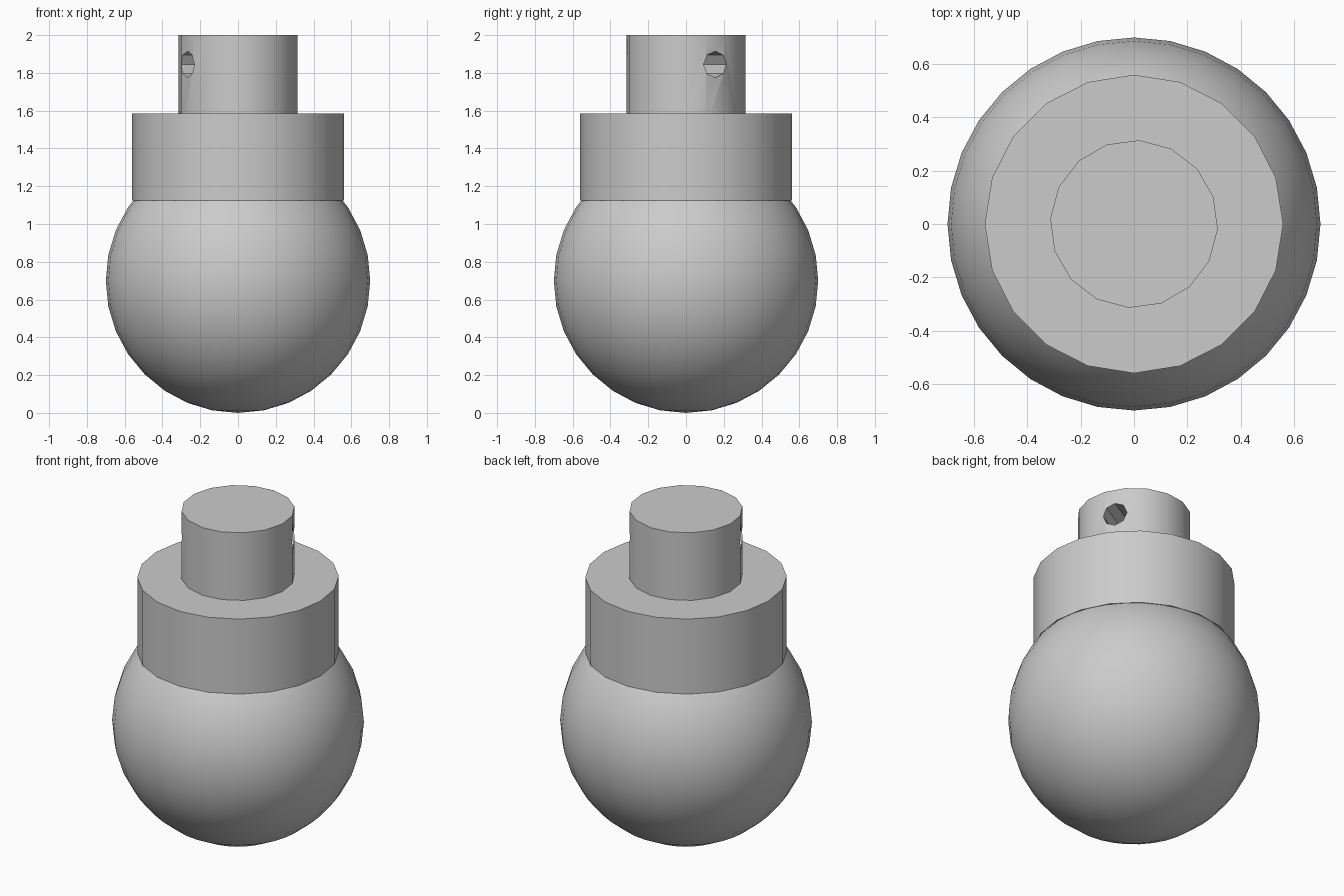
import bpy
from math import radians, pi
from mathutils import Vector

cube = bpy.data.objects.get("Cube")
if cube:
    bpy.data.objects.remove(cube, do_unlink=True)

# One plain grey for every part
grey = bpy.data.materials.new("plain_grey")
grey.use_nodes = True
colour = (0.6, 0.6, 0.6, 1)
grey.diffuse_color = colour
grey.node_tree.nodes["Principled BSDF"].inputs["Base Color"].default_value = colour


def finish(name):
    ob = bpy.context.object
    ob.name = name
    ob.data.materials.append(grey)
    bpy.ops.object.transform_apply(location=False, rotation=True, scale=True)
    return ob


def drum(name, radius, low, high, sides, first_vertex):
    """Upright prism with one vertex at the given angle from +x."""
    bpy.ops.mesh.primitive_cylinder_add(
        vertices=sides, radius=radius, depth=high - low,
        location=(0, 0, (low + high) / 2),
        rotation=(0, 0, radians(first_vertex - 90)))
    ob = finish(name)
    bpy.ops.object.shade_smooth_by_angle(angle=radians(35))
    return ob


# Round knob
bpy.ops.mesh.primitive_uv_sphere_add(segments=32, ring_count=16, radius=0.7,
                                     location=(0, 0, 0.7))
finish("ball")
bpy.ops.object.shade_smooth()

# Collar resting on the ball, and the shaft rising from it
drum("collar", 0.56, 1.125, 1.585, 20, 0)
hole_angle = 30
shaft = drum("shaft", 0.315, 1.5, 2.0, 16, hole_angle + 11.25)

# Pin hole drilled straight through the shaft
bpy.ops.mesh.primitive_cylinder_add(vertices=8, radius=0.07, depth=1,
                                    location=(0, 0, 1.845))
cutter = bpy.context.object
cutter.name = "pin_hole_cutter"
cutter.data.materials.append(grey)
cutter.rotation_euler = (0, pi / 2, radians(hole_angle))
# Turn the octagon so that it has flat edges above and below
for v in cutter.data.vertices:
    v.co.rotate(Vector((0, 0, 1)).to_track_quat('Z', 'Y'))
cutter.hide_render = True
cutter.hide_viewport = True

drill = shaft.modifiers.new("pin_hole", 'BOOLEAN')
drill.operation = 'DIFFERENCE'
drill.object = cutter
drill.solver = 'EXACT'
# Drill before the smoothing so the hole rim stays sharp
shaft.modifiers.move(len(shaft.modifiers) - 1, 0)
